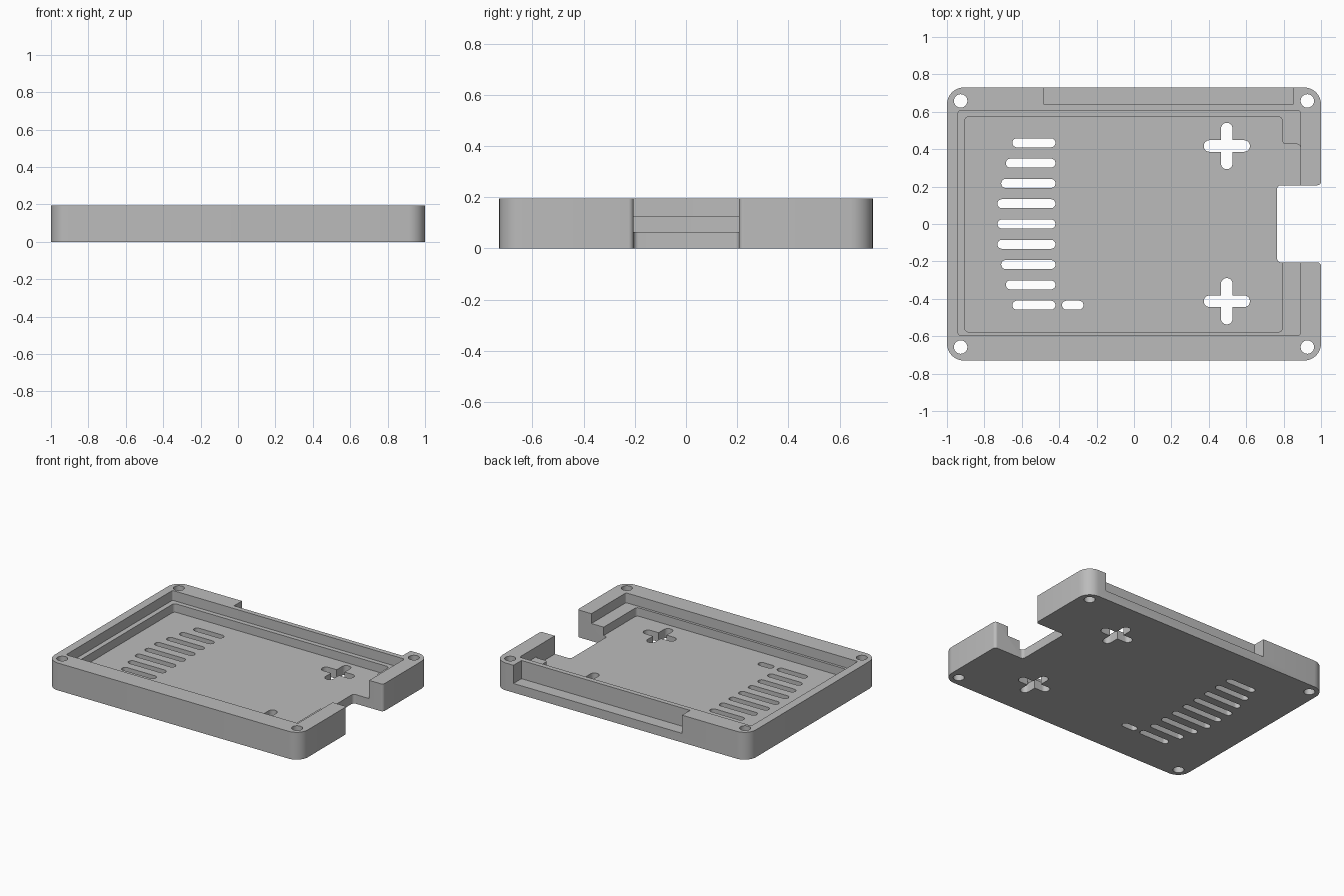
import bpy, bmesh, math
from mathutils import Vector

if "Cube" in bpy.data.objects:
    bpy.data.objects.remove(bpy.data.objects["Cube"])

HEIGHT, LEDGE, FLOOR = 0.195, 0.125, 0.065

grey = bpy.data.materials.new("Plain grey")
grey.use_nodes = True
grey.diffuse_color = (0.5, 0.5, 0.5, 1)
grey.node_tree.nodes["Principled BSDF"].inputs["Base Color"].default_value = (0.5, 0.5, 0.5, 1)


def fillet(corners, steps=8):
    """Round each right-angled corner (x, y, radius) into an arc."""
    points = []
    for i, (x, y, r) in enumerate(corners):
        p = Vector((x, y))
        u = (Vector(corners[i - 1][:2]) - p).normalized()
        v = (Vector(corners[(i + 1) % len(corners)][:2]) - p).normalized()
        if r == 0:
            points.append(p)
            continue
        centre = p + r * (u + v)
        for k in range(steps + 1):
            t = math.pi / 2 * k / steps
            points.append(centre - r * (v * math.cos(t) + u * math.sin(t)))
    return points


def prism(name, corners, z0, z1):
    bm = bmesh.new()
    face = bm.faces.new([bm.verts.new((p.x, p.y, z0)) for p in fillet(corners)])
    top = bmesh.ops.extrude_face_region(bm, geom=[face])["geom"]
    bmesh.ops.translate(bm, vec=(0, 0, z1 - z0),
                        verts=[g for g in top if isinstance(g, bmesh.types.BMVert)])
    bmesh.ops.recalc_face_normals(bm, faces=bm.faces)
    mesh = bpy.data.meshes.new(name)
    bm.to_mesh(mesh)
    bm.free()
    mesh.materials.append(grey)
    obj = bpy.data.objects.new(name, mesh)
    bpy.context.collection.objects.link(obj)
    return obj


def box(x0, x1, y0, y1, r=0.0):
    return [(x0, y0, r), (x1, y0, r), (x1, y1, r), (x0, y1, r)]


def slot(x0, x1, y0, y1):
    return box(x0, x1, y0, y1, 0.499 * min(x1 - x0, y1 - y0))


# Tray body with the side notch in its outline
R, r = 0.09, 0.02
tray = prism("enclosure_tray", [
    (-1, -0.73, R), (1, -0.73, R), (1, -0.205, r), (0.765, -0.205, r),
    (0.765, 0.207, r), (1, 0.207, r), (1, 0.73, R), (-1, 0.73, R)], 0, HEIGHT)


def cut(corners, z0, z1=0.3):
    cutter = prism("cutter", corners, z0, z1)
    cutter.hide_render = True
    mod = tray.modifiers.new("cut", "BOOLEAN")
    mod.operation, mod.solver, mod.object = "DIFFERENCE", "EXACT", cutter
    bpy.context.view_layer.objects.active = tray
    bpy.ops.object.modifier_apply(modifier=mod.name)
    bpy.data.objects.remove(cutter)


# Upper pocket, then the deeper pocket inside its ledge
cut(box(-0.94, 0.89, -0.595, 0.605, 0.012), LEDGE)
cut([(-0.905, -0.577, r), (0.793, -0.577, r), (0.793, -0.1, 0), (0.89, -0.1, 0),
     (0.89, 0.427, r), (0.793, 0.427, r), (0.793, 0.572, r), (-0.905, 0.572, r)], FLOOR)

# Recess on the outside of the back wall
cut(box(-0.48, 0.85, 0.64, 0.8), FLOOR)

# Corner screw holes
for sx in (-1, 1):
    for sy in (-1, 1):
        x, y = 0.927 * sx, 0.658 * sy
        cut(slot(x - 0.036, x + 0.036, y - 0.036, y + 0.036), -0.1)

# Ventilation slots with a curved row of ends
left_ends = (-0.73, -0.73, -0.71, -0.685, -0.65)
for i in range(-4, 5):
    y = 0.1085 * i
    cut(slot(left_ends[abs(i)], -0.42, y - 0.024, y + 0.024), -0.1)
cut(slot(-0.385, -0.27, -0.458, -0.41), -0.1)

# Cross-shaped openings
for y in (-0.413, 0.417):
    cut(slot(0.373, 0.62, y - 0.031, y + 0.031), -0.1)
    cut(slot(0.465, 0.527, y - 0.124, y + 0.124), -0.1)

bpy.ops.object.select_all(action="DESELECT")
tray.select_set(True)
bpy.context.view_layer.objects.active = tray
bpy.ops.object.shade_smooth_by_angle(angle=math.radians(30))
